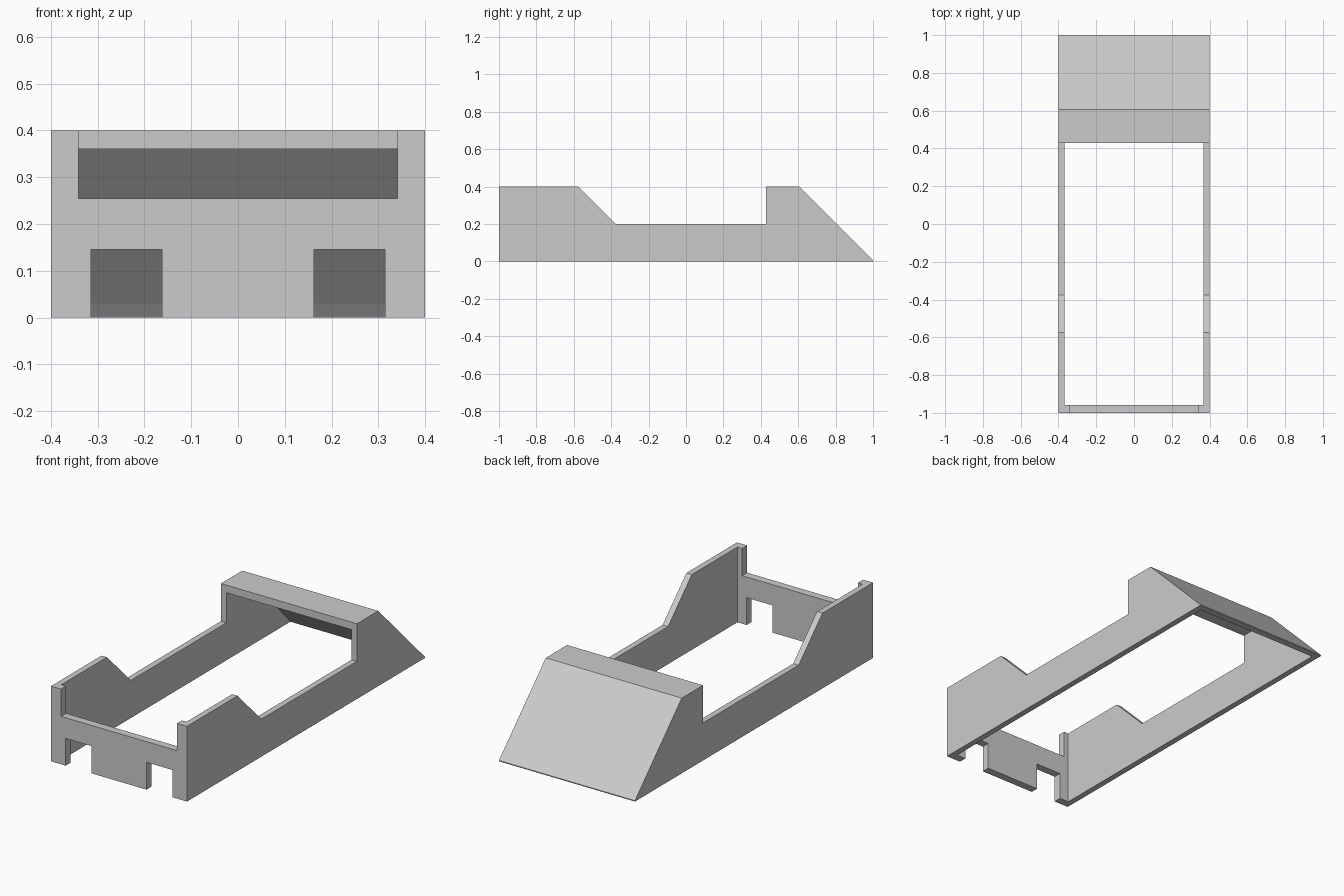
import bpy, bmesh

if "Cube" in bpy.data.objects:
    bpy.data.objects.remove(bpy.data.objects["Cube"])


def prism(name, profile, x0, x1):
    """Extrude a (y, z) profile from x0 to x1."""
    bm = bmesh.new()
    face = bm.faces.new([bm.verts.new((x0, y, z)) for y, z in profile])
    ext = bmesh.ops.extrude_face_region(bm, geom=[face])
    verts = [g for g in ext["geom"] if isinstance(g, bmesh.types.BMVert)]
    bmesh.ops.translate(bm, verts=verts, vec=(x1 - x0, 0, 0))
    bmesh.ops.recalc_face_normals(bm, faces=bm.faces)
    mesh = bpy.data.meshes.new(name)
    bm.to_mesh(mesh)
    bm.free()
    obj = bpy.data.objects.new(name, mesh)
    bpy.context.collection.objects.link(obj)
    return obj


def cut(target, cutter):
    cutter.hide_render = True
    mod = target.modifiers.new(cutter.name, 'BOOLEAN')
    mod.operation = 'DIFFERENCE'
    mod.solver = 'EXACT'
    mod.object = cutter
    bpy.context.view_layer.objects.active = target
    bpy.ops.object.modifier_apply(modifier=mod.name)
    bpy.data.objects.remove(cutter)


def rect(y0, y1, z0, z1):
    return [(y0, z0), (y1, z0), (y1, z1), (y0, z1)]


# Outer shell: side silhouette across the full width
shell = prism("open_frame_shell", [
    (-1, 0), (1, 0), (1, 0.005), (0.607, 0.4), (0.428, 0.4),
    (0.428, 0.2), (-0.375, 0.2), (-0.575, 0.4), (-1, 0.4)], -0.4, 0.4)

# Hollow interior, leaving thin walls and the sloped hood
cut(shell, prism("interior_cutter", [
    (-0.958, -0.1), (0.966, -0.1), (0.966, 0), (0.94, 0.03), (0.618, 0.36),
    (0.38, 0.36), (0.38, 0.6), (-0.958, 0.6)], -0.368, 0.368))

# Wide notch in the top of the front wall
cut(shell, prism("front_notch_cutter", rect(-1.1, -0.9, 0.255, 0.6), -0.341, 0.341))

# Two openings at the foot of the front wall
for s in (-1, 1):
    cut(shell, prism("front_opening_cutter", rect(-1.1, -0.9, -0.1, 0.145),
                     s * 0.238 - 0.076, s * 0.238 + 0.076))
